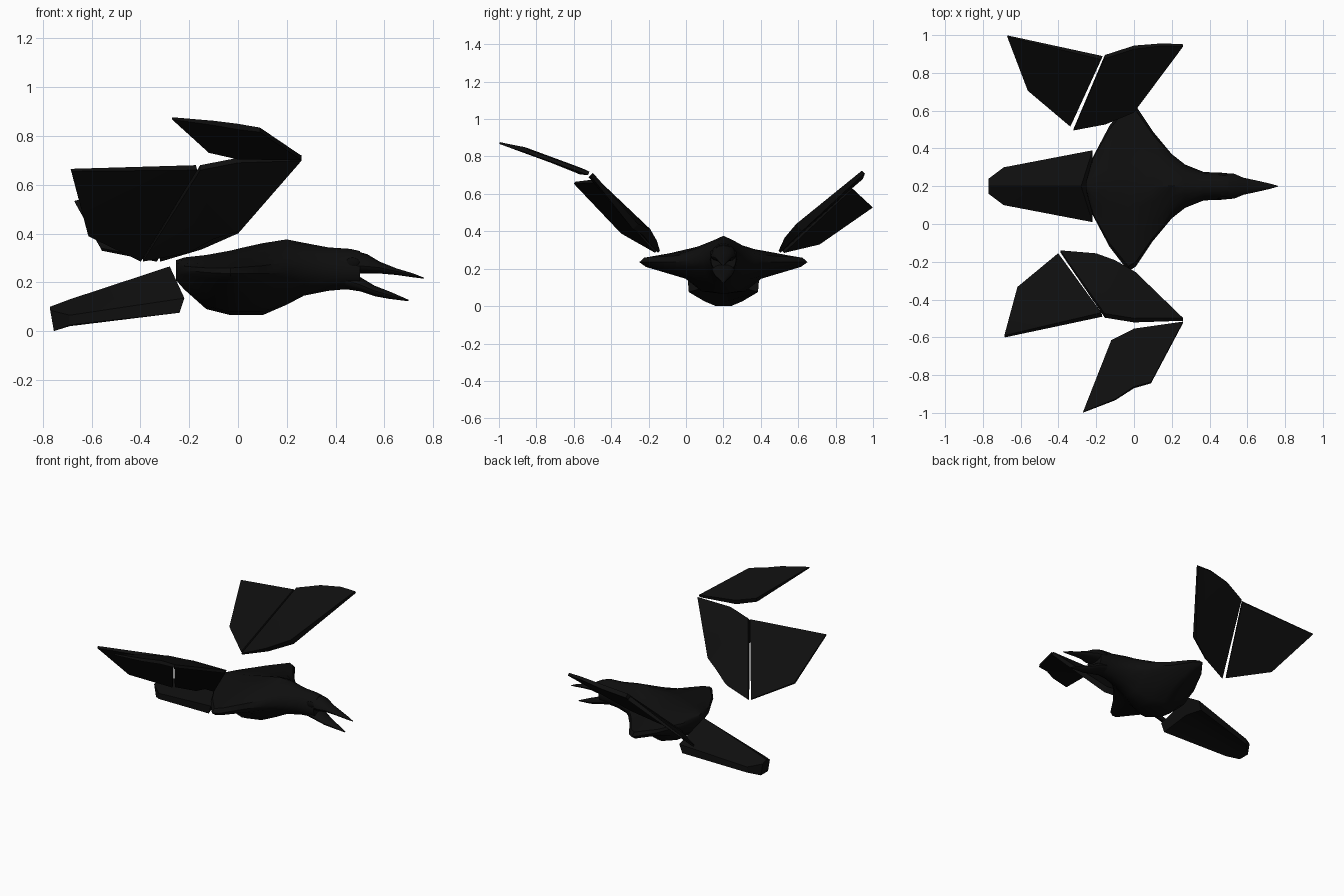
import bpy, bmesh, math
from mathutils import Vector

if "Cube" in bpy.data.objects:
    bpy.data.objects.remove(bpy.data.objects["Cube"])

CY = 0.2  # body centre line


def colour(name, v):
    m = bpy.data.materials.new(name)
    m.diffuse_color = (v, v, v, 1)
    m.use_nodes = True
    m.node_tree.nodes["Principled BSDF"].inputs["Base Color"].default_value = m.diffuse_color
    return m


feather = colour("black feather", 0.0045)
eye_black = colour("eye black", 0.003)


def finish(name, bm, mat=feather, angle=35):
    bmesh.ops.remove_doubles(bm, verts=bm.verts, dist=0.0005)
    bmesh.ops.recalc_face_normals(bm, faces=bm.faces)
    me = bpy.data.meshes.new(name)
    bm.to_mesh(me)
    bm.free()
    ob = bpy.data.objects.new(name, me)
    bpy.context.collection.objects.link(ob)
    me.materials.append(mat)
    bpy.ops.object.select_all(action='DESELECT')
    ob.select_set(True)
    bpy.context.view_layer.objects.active = ob
    bpy.ops.object.shade_smooth_by_angle(angle=math.radians(angle))
    return ob


def skin(name, rings, angle=35):
    """Join closed rings of points and cap both ends."""
    bm = bmesh.new()
    vs = [[bm.verts.new(p) for p in r] for r in rings]
    n = len(vs[0])
    for a, b in zip(vs, vs[1:]):
        for i in range(n):
            j = (i + 1) % n
            bm.faces.new((a[i], a[j], b[j], b[i]))
    bm.faces.new(vs[0])
    bm.faces.new(vs[-1])
    return finish(name, bm, angle=angle)


# Half cross-sections: flared shoulder and plain oval, blended by "round"
FLARED = [(0, 1), (.27, .75), (.68, .45), (.94, .25), (1, 0),
          (.92, -.15), (.45, -.52), (.26, -.92), (0, -1)]
OVAL = [(math.sin(i * math.pi / 8), math.cos(i * math.pi / 8)) for i in range(9)]


def section(x, w, side, top, bottom, rnd):
    half = []
    for f, o in zip(FLARED, OVAL):
        d = (f[0] * (1 - rnd) + o[0] * rnd) * w
        h = f[1] * (1 - rnd) + o[1] * rnd
        half.append((d, side + h * (top - side if h > 0 else side - bottom)))
    pts = half + [(-d, z) for d, z in half[-2:0:-1]]
    return [(x, CY + d, z) for d, z in pts]


# Body with shoulder stubs, neck and head: x, half width, side z, top, bottom, roundness
skin("body", [section(*s) for s in (
    (-.255, .02, .25, .29, .21, 1),
    (-.22, .15, .25, .302, .17, .4),
    (-.13, .32, .24, .312, .09, .1),
    (-.03, .45, .235, .33, .065, 0),
    (.01, .425, .235, .34, .065, 0),
    (.10, .29, .235, .36, .065, .1),
    (.20, .17, .24, .376, .108, .4),
    (.27, .115, .245, .362, .145, .8),
    (.37, .075, .25, .343, .165, 1),
    (.46, .072, .25, .337, .173, 1),
    (.50, .068, .25, .328, .175, 1))])

# Open beak
skin("upper_beak", [section(*s) for s in (
    (.46, .068, .27, .335, .235, 1),
    (.53, .066, .265, .315, .236, 1),
    (.58, .045, .26, .285, .236, 1),
    (.65, .03, .245, .257, .23, 1),
    (.72, .014, .228, .236, .22, 1),
    (.762, .002, .217, .219, .215, 1))])
skin("lower_beak", [section(*s) for s in (
    (.44, .06, .21, .24, .172, 1),
    (.50, .06, .19, .222, .163, 1),
    (.56, .045, .165, .186, .143, 1),
    (.62, .026, .148, .163, .132, 1),
    (.70, .004, .125, .128, .122, 1))])

# Eyes
for side, label in ((-1, "right_eye"), (1, "left_eye")):
    bm = bmesh.new()
    bmesh.ops.create_uvsphere(bm, u_segments=16, v_segments=10, radius=.03)
    for v in bm.verts:
        v.co = Vector((.47 + v.co.x, CY + side * .06 + v.co.y * .35, .28 + v.co.z * .7))
    finish(label, bm, eye_black)


# Tail: ridged fan, each row is ridge, upper edge, lower edge, underside
def tail_ring(ridge, upper, lower, under):
    pts = [ridge, upper, lower, under, (lower[0], -lower[1], lower[2]),
           (upper[0], -upper[1], upper[2])]
    return [(x, CY + y, z) for x, y, z in pts]


skin("tail", [
    tail_ring((-.28, 0, .265), (-.22, .19, .135), (-.24, .185, .075), (-.27, 0, .13)),
    tail_ring((-.69, 0, .13), (-.69, .1, .065), (-.69, .1, .025), (-.69, 0, .02)),
    tail_ring((-.77, 0, .1), (-.77, .04, .085), (-.755, .04, 0), (-.755, 0, 0))], 25)


def panel(name, pts):
    """Wing plate: outline points x, y, z with a thickness at each."""
    bm = bmesh.new()
    co = [Vector(p[:3]) for p in pts]
    nrm = Vector()
    for a, b in zip(co, co[1:] + co[:1]):
        nrm += a.cross(b)
    nrm.normalize()
    top = [bm.verts.new(c + nrm * p[3] / 2) for c, p in zip(co, pts)]
    low = [bm.verts.new(c - nrm * p[3] / 2) for c, p in zip(co, pts)]
    faces = [bm.faces.new(top), bm.faces.new(low[::-1])]
    for i in range(len(pts)):
        j = (i + 1) % len(pts)
        bm.faces.new((top[i], low[i], low[j], top[j]))
    bmesh.ops.triangulate(bm, faces=faces)
    finish(name, bm, angle=25)


# Left wing: leading and trailing plates
panel("left_wing_front", [
    (-.32, .50, .29, .015), (-.15, .54, .35, .04), (0, .605, .42, .05),
    (.26, .945, .715, .02), (.15, .95, .715, .02), (0, .935, .69, .03),
    (-.155, .885, .65, .03)])
panel("left_wing_rear", [
    (-.335, .52, .29, .015), (-.17, .88, .635, .03),
    (-.67, .995, .53, .01), (-.56, .71, .335, .015)])

# Right wing: two inner plates and a raised outer plate
panel("right_wing_front", [
    (-.39, -.145, .29, .015), (-.20, -.17, .335, .04), (-.10, -.21, .395, .05),
    (.01, -.27, .425, .04), (.26, -.505, .705, .02), (0, -.51, .70, .03),
    (-.155, -.485, .67, .03)])
panel("right_wing_rear", [
    (-.40, -.16, .29, .015), (-.17, -.48, .67, .03),
    (-.685, -.595, .66, .015), (-.615, -.34, .395, .02)])
panel("right_wing_outer", [
    (.26, -.52, .71, .02), (0, -.56, .72, .035), (-.12, -.62, .745, .03),
    (-.27, -.997, .872, .01), (-.1, -.93, .853, .02), (0, -.865, .838, .025),
    (.09, -.84, .825, .02)])
